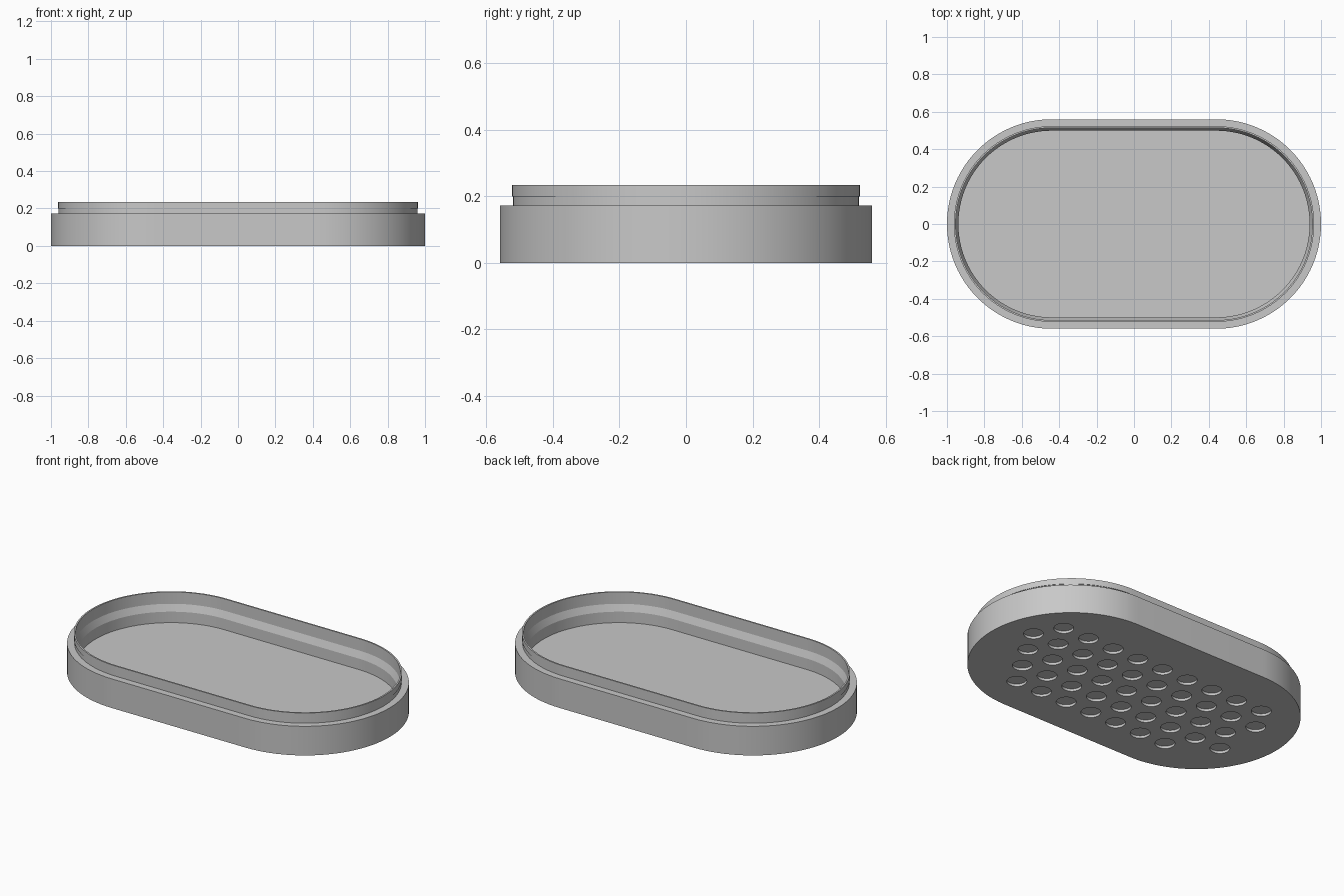
import bpy, bmesh, math
from mathutils import Matrix

cube = bpy.data.objects.get("Cube")
if cube:
    bpy.data.objects.remove(cube, do_unlink=True)

STRAIGHT = 0.44   # half length of the straight sides
RADIUS = 0.56     # radius of the round ends
CAP_STEPS = 48

grey = bpy.data.materials.new("plain_grey")
grey.use_nodes = True
colour = (0.58, 0.58, 0.58, 1)
grey.diffuse_color = colour
grey.node_tree.nodes["Principled BSDF"].inputs["Base Color"].default_value = colour


def make_object(name, bm):
    bmesh.ops.recalc_face_normals(bm, faces=bm.faces)
    mesh = bpy.data.meshes.new(name)
    bm.to_mesh(mesh)
    bm.free()
    obj = bpy.data.objects.new(name, mesh)
    bpy.context.collection.objects.link(obj)
    mesh.materials.append(grey)
    return obj


def stadium_ring(bm, inset, z):
    r = RADIUS - inset
    ring = []
    for side in (1, -1):
        for i in range(CAP_STEPS + 1):
            a = math.pi * (i / CAP_STEPS - 0.5)
            ring.append(bm.verts.new((side * (STRAIGHT + r * math.cos(a)),
                                      side * r * math.sin(a), z)))
    return ring


# Tray: wall section (inset, height) from the base, over the lip, to the floor
section = [(0, 0), (0, 0.173), (0.04, 0.173), (0.04, 0.2), (0.037, 0.2),
           (0.037, 0.235), (0.046, 0.235), (0.046, 0.165), (0.061, 0.125),
           (0.061, 0.06)]
bm = bmesh.new()
rings = [stadium_ring(bm, inset, z) for inset, z in section]
for low, high in zip(rings, rings[1:]):
    for i in range(len(low)):
        j = (i + 1) % len(low)
        bm.faces.new((low[i], low[j], high[j], high[i]))
bm.faces.new(rings[0])
bm.faces.new(rings[-1])
tray = make_object("tray", bm)

# Round recesses underneath: staggered grid kept clear of the edge
PITCH, ROW, DEPTH = 0.1735, 0.15, 0.015
bm = bmesh.new()
for row in range(-3, 4):
    for col in range(-6, 7):
        x = 0.028 + (col + 0.5 * (row % 2)) * PITCH
        y = -0.028 + row * ROW
        if math.hypot(max(abs(x) - STRAIGHT, 0), y) < 0.395:
            bmesh.ops.create_cone(bm, cap_ends=True, segments=32, radius1=0.054,
                                  radius2=0.054, depth=2 * DEPTH,
                                  matrix=Matrix.Translation((x, y, 0)))
cutter = make_object("recess_cutter", bm)
cutter.hide_render = True

cut = tray.modifiers.new("recesses", 'BOOLEAN')
cut.operation = 'DIFFERENCE'
cut.solver = 'EXACT'
cut.object = cutter
bpy.ops.object.select_all(action='DESELECT')
tray.select_set(True)
bpy.context.view_layer.objects.active = tray
bpy.ops.object.modifier_apply(modifier=cut.name)
bpy.data.objects.remove(cutter, do_unlink=True)

# Smooth round walls, sharp rims
bpy.ops.object.shade_smooth_by_angle(angle=math.radians(15))
